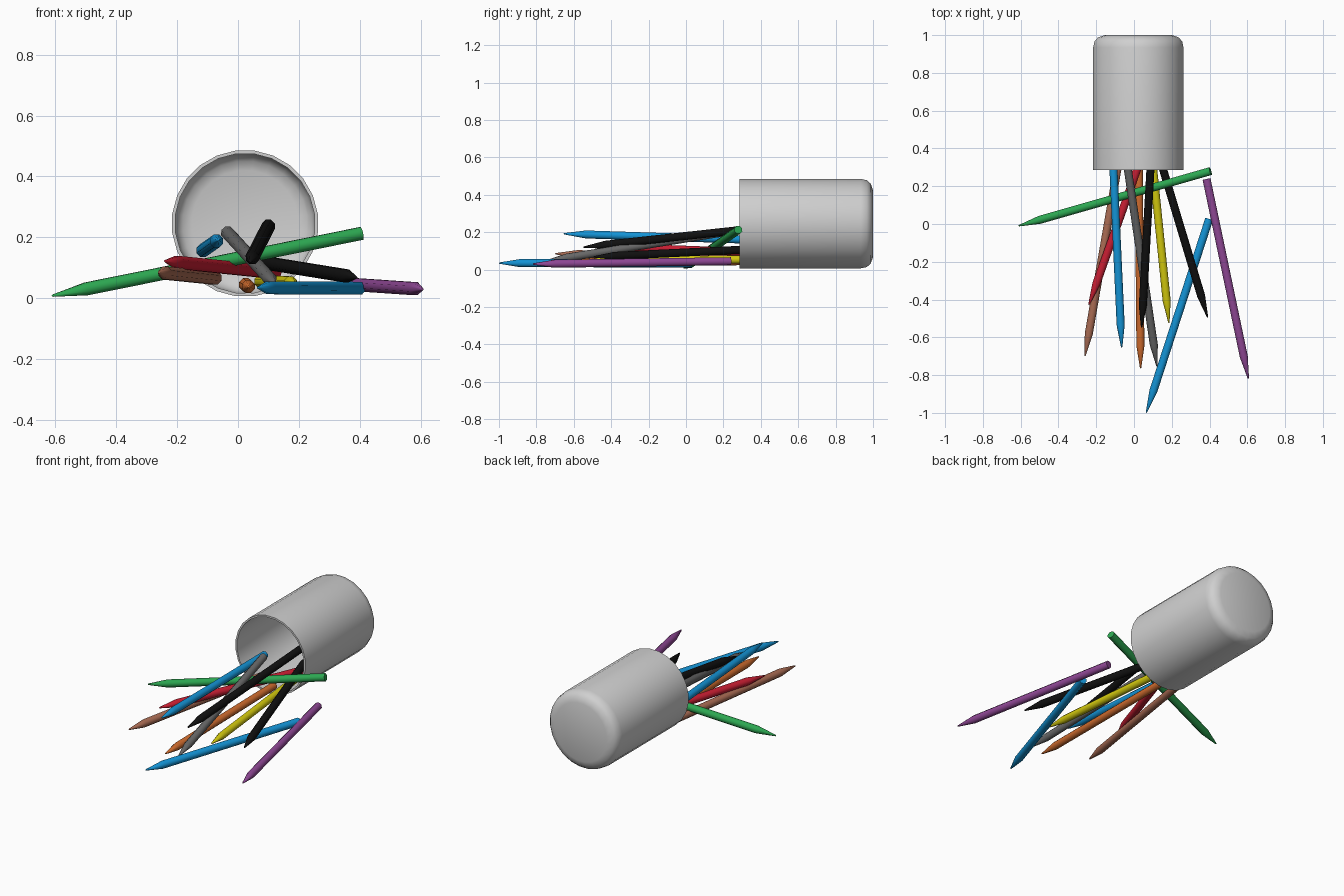
import bpy, bmesh, math
from mathutils import Vector

if "Cube" in bpy.data.objects:
    bpy.data.objects.remove(bpy.data.objects["Cube"])


def material(name, rgb):
    # sRGB 0-255 to linear
    m = bpy.data.materials.new(name)
    lin = [((c / 255 + 0.055) / 1.055) ** 2.4 if c > 10 else c / 255 / 12.92 for c in rgb]
    m.diffuse_color = (*lin, 1)
    m.use_nodes = True
    m.node_tree.nodes["Principled BSDF"].inputs["Base Color"].default_value = m.diffuse_color
    return m


MATS = {n: material(n, c) for n, c in {
    "light grey": (208, 208, 208), "red": (200, 30, 50), "brown": (170, 108, 84),
    "blue": (20, 148, 214), "orange": (208, 108, 46), "dark grey": (104, 104, 104),
    "black": (16, 16, 16), "yellow": (212, 202, 14), "purple": (144, 72, 150),
    "green": (45, 168, 82)}.items()}


def lathe(name, profile, sides, start, axis, mat, angle):
    """Revolve (radius, distance) points about an axis; zero radius ends close to a point."""
    bm = bmesh.new()
    rings = []
    for r, d in profile:
        if r == 0:
            rings.append([bm.verts.new((0, 0, d))])
        else:
            rings.append([bm.verts.new((r * math.cos(2 * math.pi * (i + .5) / sides),
                                        r * math.sin(2 * math.pi * (i + .5) / sides), d))
                          for i in range(sides)])
    for a, b in zip(rings, rings[1:]):
        for i in range(sides):
            j = (i + 1) % sides
            quad = [a[i % len(a)], a[j % len(a)], b[j % len(b)], b[i % len(b)]]
            bm.faces.new(list(dict.fromkeys(quad)))
    bmesh.ops.recalc_face_normals(bm, faces=bm.faces)
    mesh = bpy.data.meshes.new(name)
    bm.to_mesh(mesh)
    bm.free()
    mesh.materials.append(MATS[mat])
    ob = bpy.data.objects.new(name, mesh)
    bpy.context.collection.objects.link(ob)
    ob.location = start
    ob.rotation_mode = 'QUATERNION'
    ob.rotation_quaternion = Vector(axis).to_track_quat('Z', 'Y')
    bpy.ops.object.select_all(action='DESELECT')
    ob.select_set(True)
    bpy.context.view_layer.objects.active = ob
    bpy.ops.object.shade_smooth_by_angle(angle=math.radians(angle))
    return ob


# Cup lying on its side: rounded closed back, thin wall, open front
lathe("cup", [(0, .715), (.18, .715), (.215, .703), (.234, .682), (.241, .65), (.241, 0),
              (.230, 0), (.230, .645), (.222, .675), (.205, .692), (.175, .702), (0, .702)],
      24, (.023, .285, .246), (0, 1, 0), "light grey", 40)

# Pencils: colour, tip, blunt end
PENCILS = [
    ("green", (-.612, -.01, .008), (.405, .28, .213)),
    ("red", (-.24, -.43, .122), (.122, .585, .085)),
    ("brown", (-.26, -.70, .085), (-.075, .365, .066)),
    ("blue", (-.065, -.655, .192), (-.115, .425, .157)),
    ("orange", (.035, -.765, .038), (.025, .315, .045)),
    ("dark grey", (.122, -.755, .045), (-.034, .30, .215)),
    ("black", (.04, -.55, .12), (.10, .52, .237)),
    ("black", (.39, -.495, .068), (.08, .535, .118)),
    ("yellow", (.185, -.525, .05), (.075, .55, .055)),
    ("blue", (.065, -1.0, .035), (.398, .027, .033)),
    ("purple", (.606, -.82, .03), (.384, .238, .045)),
]
for n, (colour, tip, end) in enumerate(PENCILS, 1):
    axis = Vector(end) - Vector(tip)
    R = .023
    lathe(f"{colour.replace(' ', '_')}_pencil_{n}",
          [(0, 0), (.004, .004), (R, .12), (R, axis.length), (0, axis.length)],
          8, tip, axis, colour, 50)
